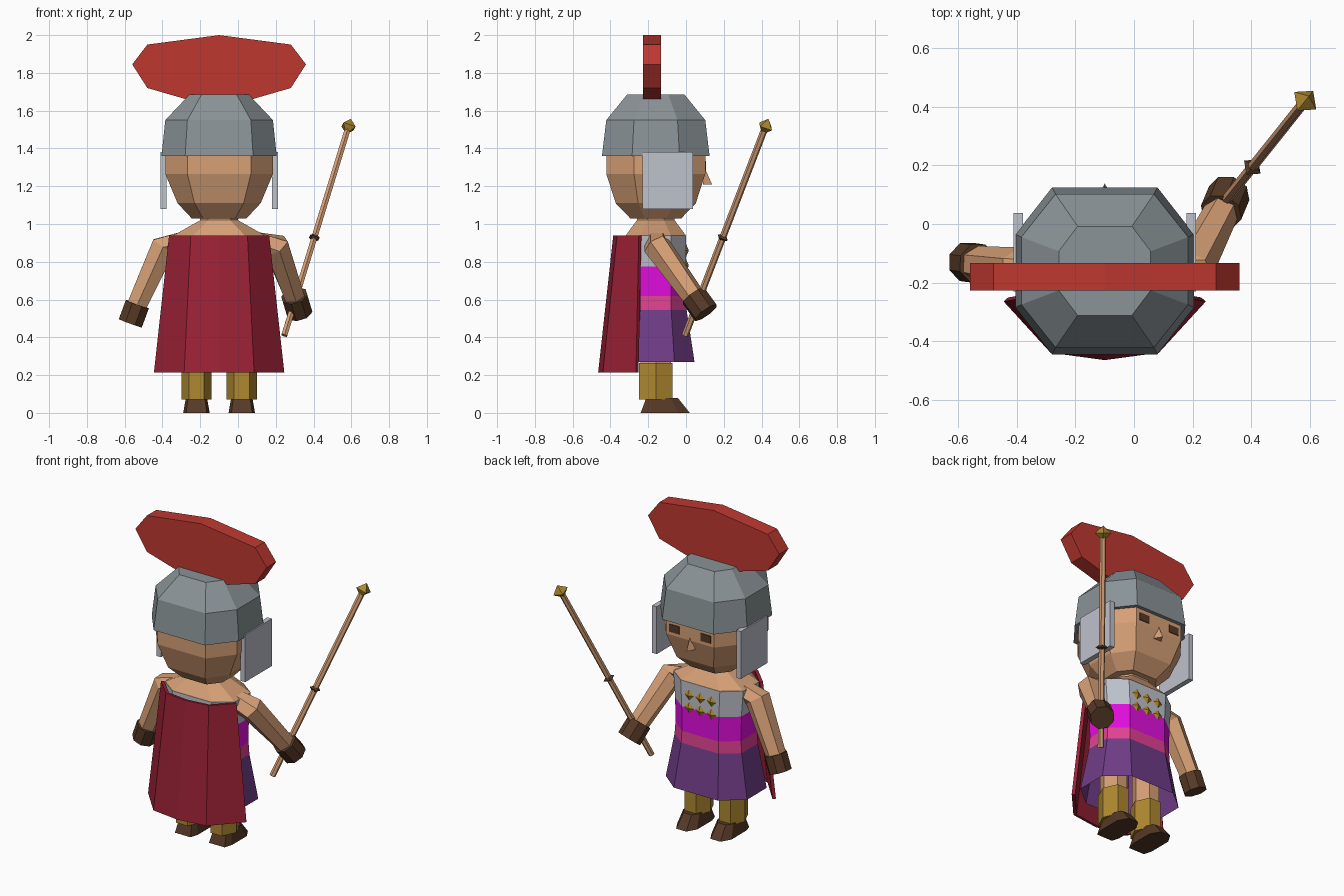
import bpy, bmesh, math
from mathutils import Vector, Matrix

if "Cube" in bpy.data.objects:
    bpy.data.objects.remove(bpy.data.objects["Cube"])

CX, CY = -0.10, -0.16   # body axis


def material(name, r, g, b):
    m = bpy.data.materials.new(name)
    lin = [((c / 255 + 0.055) / 1.055) ** 2.4 if c > 10 else c / 255 / 12.92 for c in (r, g, b)]
    m.diffuse_color = (*lin, 1)
    m.use_nodes = True
    m.node_tree.nodes["Principled BSDF"].inputs["Base Color"].default_value = m.diffuse_color
    return m


SKIN = material("skin", 215, 160, 118)
STEEL = material("helmet grey", 138, 147, 151)
LIGHT = material("light grey", 190, 194, 203)
RED = material("crest red", 190, 56, 48)
CRIMSON = material("cape crimson", 155, 33, 53)
GOLD = material("gold", 174, 136, 48)
BROWN = material("dark brown", 86, 57, 38)
MAGENTA = material("magenta", 225, 14, 220)
PINK = material("pink", 225, 66, 145)
PURPLE = material("purple", 112, 60, 135)


def finish(name, bm, mats, recalc=True):
    if recalc:
        bmesh.ops.recalc_face_normals(bm, faces=bm.faces[:])
    me = bpy.data.meshes.new(name)
    bm.to_mesh(me)
    bm.free()
    for m in mats:
        me.materials.append(m)
    ob = bpy.data.objects.new(name, me)
    bpy.context.collection.objects.link(ob)
    return ob


def loft(name, rings, mats, bottom=True):
    """Skin a stack of point rings; one material per band when several are given."""
    bm = bmesh.new()
    vs = [[bm.verts.new(p) for p in r] for r in rings]
    n = len(vs[0])
    for k in range(len(vs) - 1):
        for i in range(n):
            j = (i + 1) % n
            f = bm.faces.new((vs[k][i], vs[k][j], vs[k + 1][j], vs[k + 1][i]))
            f.material_index = min(k, len(mats) - 1)
    bm.faces.new(vs[-1]).material_index = len(mats) - 1
    if bottom:
        bm.faces.new(vs[0][::-1])
    return finish(name, bm, mats, recalc=bottom)


def octagon(z, a, b, kx=0.59, ky=0.44):
    pts = [(a, -b * ky), (a, b * ky), (a * kx, b), (-a * kx, b),
           (-a, b * ky), (-a, -b * ky), (-a * kx, -b), (a * kx, -b)]
    return [(CX + x, CY + y, z) for x, y in pts]


def hexagon(cx, cy, z, a, b):
    return [(cx + a * math.cos(i * math.pi / 3),
             cy + b * math.sin(i * math.pi / 3) / 0.866, z) for i in range(6)]


def tube(name, path, radii, mat, sides=6):
    pts = [Vector(p) for p in path]
    rings = []
    for i, p in enumerate(pts):
        t = (pts[min(i + 1, len(pts) - 1)] - pts[max(i - 1, 0)]).normalized()
        u = Vector((0, 1, 0.01)).cross(t).normalized()
        v = t.cross(u)
        rings.append([p + radii[i] * (u * math.cos(a) + v * math.sin(a))
                      for a in (2 * math.pi * (k + 0.5) / sides for k in range(sides))])
    return loft(name, rings, [mat])


def box(name, lo, hi, mat):
    rings = [[(lo[0], lo[1], z), (hi[0], lo[1], z), (hi[0], hi[1], z), (lo[0], hi[1], z)]
             for z in (lo[2], hi[2])]
    return loft(name, rings, [mat])


def octahedron(name, centre, scale, mat, axis=(0, 0, 1)):
    bm = bmesh.new()
    rot = Vector(axis).to_track_quat('Z', 'Y').to_matrix().to_4x4()
    bmesh.ops.create_uvsphere(bm, u_segments=4, v_segments=2, radius=1,
                              matrix=Matrix.Translation(centre) @ rot @ Matrix.Diagonal((*scale, 1)))
    return finish(name, bm, [mat])


# Head and helmet
loft("head", [octagon(1.03, 0.145, 0.135), octagon(1.11, 0.22, 0.212),
              octagon(1.265, 0.285, 0.262), octagon(1.40, 0.285, 0.262)], [SKIN])
loft("helmet", [octagon(1.36, 0.305, 0.285), octagon(1.55, 0.285, 0.262),
                octagon(1.685, 0.157, 0.152)], [STEEL])
outline = [(0, 2.0), (0.38, 1.95), (0.46, 1.845), (0.38, 1.72),
           (0, 1.61), (-0.38, 1.72), (-0.46, 1.845), (-0.38, 1.95)]
loft("helmet_crest", [[(CX + x, y, z) for x, z in outline] for y in (-0.227, -0.133)], [RED])
for s in (-1, 1):
    xs = sorted((CX + s * 0.279, CX + s * 0.311))
    box("cheek_guard", (xs[0], -0.23, 1.08), (xs[1], 0.038, 1.38), LIGHT)
    box("eye", (CX + s * 0.11 - 0.035, 0.098, 1.285), (CX + s * 0.11 + 0.035, 0.107, 1.333), BROWN)
loft("nose", [[(CX - 0.028, 0.09, 1.21), (CX + 0.028, 0.09, 1.21), (CX, 0.138, 1.21)],
              [(CX - 0.002, 0.09, 1.295), (CX + 0.002, 0.09, 1.295), (CX, 0.1, 1.295)]], [SKIN])

# Body: open skirt, belt, tunic, breastplate in bands
loft("torso_and_skirt", [octagon(0.27, 0.285, 0.205, 0.54, 0.48), octagon(0.545, 0.235, 0.163, 0.56, 0.5),
                         octagon(0.62, 0.23, 0.16, 0.56, 0.5), octagon(0.775, 0.232, 0.16, 0.56, 0.5),
                         octagon(0.94, 0.245, 0.16, 0.56, 0.5)],
     [PURPLE, PINK, MAGENTA, LIGHT], bottom=False)
loft("shoulders_and_neck", [octagon(0.938, 0.245, 0.16, 0.56, 0.5), octagon(1.02, 0.1, 0.1),
                            octagon(1.06, 0.1, 0.1)], [SKIN])
for row in range(2):
    for col in (-1, 0, 1):
        octahedron("breastplate_stud", (CX + col * 0.078, 0.0, 0.86 - row * 0.08),
                   (0.034, 0.015, 0.034), GOLD)

# Cape: curved sheet with thickness
half_top = [(0.265, -0.25), (0.15, -0.365), (0, -0.385)]
half_low = [(0.345, -0.265), (0.185, -0.44), (0, -0.465)]
bm = bmesh.new()
rows = []
for half, z in ((half_top, 0.94), (half_low, 0.215)):
    pts = [(-x, y) for x, y in half] + half[-2::-1]
    rows.append([bm.verts.new((CX + x, y, z)) for x, y in pts])
for i in range(4):
    bm.faces.new((rows[1][i], rows[1][i + 1], rows[0][i + 1], rows[0][i]))
cape = finish("cape", bm, [CRIMSON], recalc=False)
mod = cape.modifiers.new("thickness", 'SOLIDIFY')
mod.thickness = 0.02

# Legs
for s in (-1, 1):
    lx = CX + s * 0.12
    loft("thigh", [hexagon(lx, CY, 0.25, 0.07, 0.08), hexagon(lx, CY, 0.5, 0.07, 0.08)], [SKIN])
    loft("shin_guard", [hexagon(lx, CY, 0.07, 0.08, 0.088), hexagon(lx, CY, 0.265, 0.08, 0.088)], [GOLD])
    foot = [(-0.055, -0.24), (0.055, -0.24), (0.07, -0.19), (0.07, -0.04),
            (0.035, 0.02), (-0.035, 0.02), (-0.07, -0.04), (-0.07, -0.19)]
    loft("boot", [[(lx + x, y, 0) for x, y in foot],
                  [(lx + x * 0.8, -0.21 + (y + 0.24) * 0.64, 0.08) for x, y in foot]], [BROWN])

# Arms and hands
tube("left_arm", [(-0.30, -0.155, 0.90), (-0.395, -0.155, 0.88), (-0.535, -0.135, 0.57)],
     [0.065, 0.075, 0.06], SKIN)
tube("left_hand", [(-0.533, -0.135, 0.575), (-0.57, -0.13, 0.475)], [0.07, 0.07], BROWN, 8)
tube("right_arm", [(0.10, -0.155, 0.90), (0.20, -0.155, 0.885), (0.30, 0.045, 0.61)],
     [0.065, 0.075, 0.06], SKIN)
tube("right_hand", [(0.298, 0.04, 0.62), (0.325, 0.105, 0.53)], [0.073, 0.073], BROWN, 8)

# Spear
base, tip = Vector((0.245, -0.005, 0.41)), Vector((0.58, 0.415, 1.50))
axis = tip - base
tube("spear_shaft", [base, tip], [0.018, 0.018], SKIN)
octahedron("spear_collar", base.lerp(tip, 0.475), (0.036, 0.036, 0.025), BROWN, axis)
octahedron("spear_head", base.lerp(tip, 1.015), (0.048, 0.048, 0.045), GOLD, axis)
